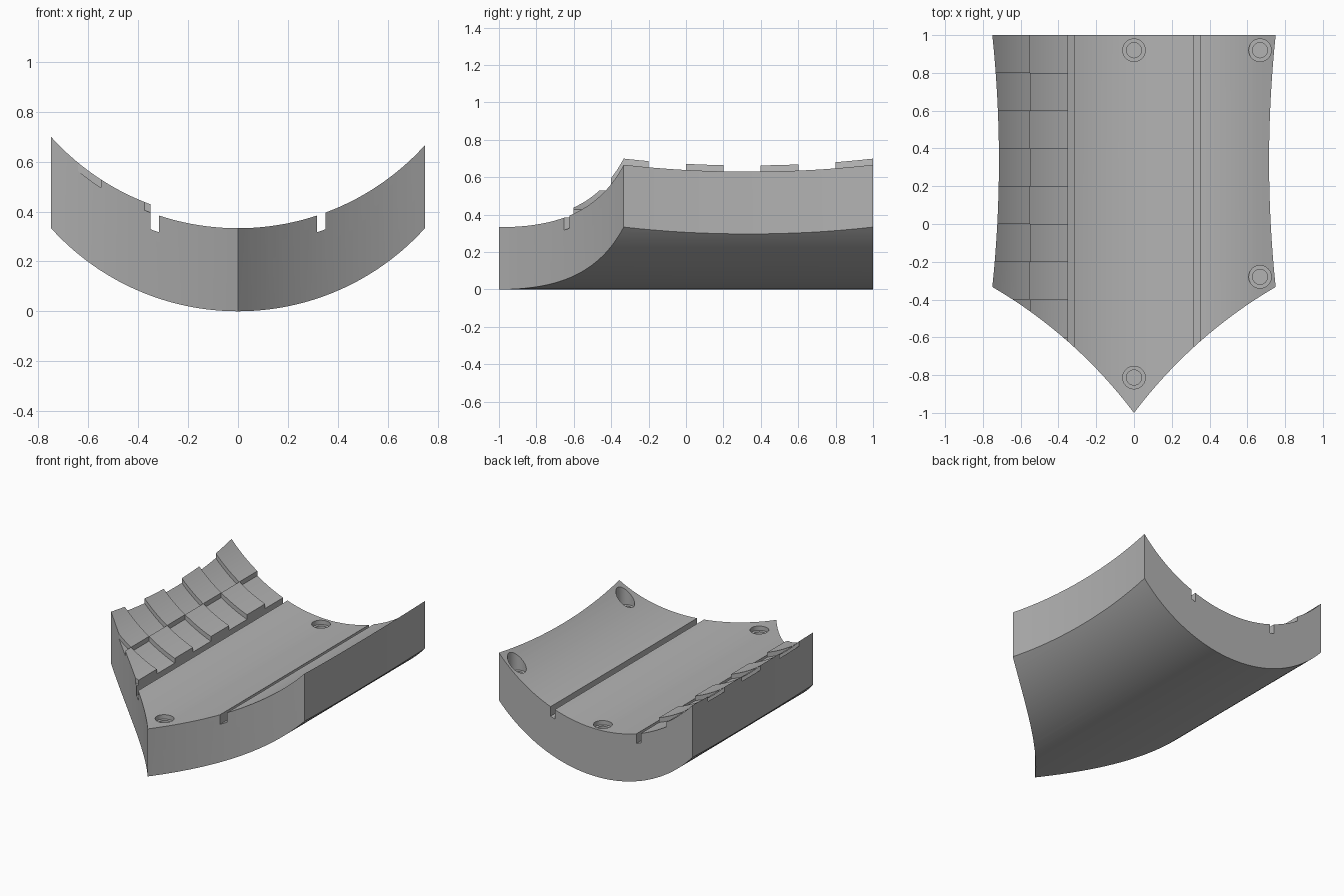
import bpy
import bmesh
import math
from mathutils import Vector

if "Cube" in bpy.data.objects:
    bpy.data.objects.remove(bpy.data.objects["Cube"])

RADIUS = 1.01      # curvature of the plate
THICK = 0.333      # vertical thickness
STEP = 0.033       # height of the raised tiles
GROOVE = (0.317, 0.35)

grey = bpy.data.materials.new("plain_grey")
grey.use_nodes = True
grey.diffuse_color = (0.45, 0.45, 0.45, 1)
grey.node_tree.nodes["Principled BSDF"].inputs["Base Color"].default_value = (0.45, 0.45, 0.45, 1)


def bowl(x, lift=0.0):
    return RADIUS - math.sqrt(RADIUS ** 2 - x * x) + lift


def arc_row(x0, x1, lift, step=0.025):
    """Points along the bowl curve from x0 to x1."""
    n = max(1, math.ceil(abs(x1 - x0) / step))
    xs = [x0 + (x1 - x0) * i / n for i in range(n + 1)]
    return [(x, bowl(x, lift)) for x in xs]


def prism(name, points, lift, direction):
    """Closed solid: place the 2D points with lift() and extrude along direction."""
    bm = bmesh.new()
    face = bm.faces.new([bm.verts.new(lift(*p)) for p in points])
    out = bmesh.ops.extrude_face_region(bm, geom=[face])
    moved = [g for g in out["geom"] if isinstance(g, bmesh.types.BMVert)]
    bmesh.ops.translate(bm, verts=moved, vec=direction)
    bmesh.ops.recalc_face_normals(bm, faces=bm.faces)
    mesh = bpy.data.meshes.new(name)
    bm.to_mesh(mesh)
    bm.free()
    mesh.materials.append(grey)
    obj = bpy.data.objects.new(name, mesh)
    bpy.context.collection.objects.link(obj)
    return obj


def along_y(name, points, y0, y1):
    return prism(name, points, lambda x, z: (x, y0, z), (0, y1 - y0, 0))


def along_z(name, points, z0, z1):
    return prism(name, points, lambda x, y: (x, y, z0), (0, 0, z1 - z0))


def combine(target, tool, operation):
    mod = target.modifiers.new("cut", 'BOOLEAN')
    mod.operation = operation
    mod.solver = 'EXACT'
    mod.object = tool
    bpy.ops.object.select_all(action='DESELECT')
    bpy.context.view_layer.objects.active = target
    target.select_set(True)
    bpy.ops.object.modifier_apply(modifier=mod.name)
    bpy.data.objects.remove(tool)


def inward_arc(a, b, sag, n=16):
    """Shallow circular-looking edge from a to b, hollowed toward the left."""
    a, b = Vector(a), Vector(b)
    d = (b - a).normalized()
    normal = Vector((-d.y, d.x))
    return [tuple(a.lerp(b, i / n) + normal * sag * 4 * (i / n) * (1 - i / n)) for i in range(n)]


# Curved slab with two grooves; the right side starts at raised-tile height
g0, g1 = GROOVE
depth = THICK - 0.067
section = arc_row(-0.8, 0.8, 0)
section += arc_row(0.8, g1, THICK) + arc_row(g1, g0, depth)
section += arc_row(g0, -g0, THICK) + arc_row(-g0, -g1, depth)
section += arc_row(-g1, -0.8, THICK + STEP)
plate = along_y("curved_plate", section, -1.1, 1.1)

# Pointed outline with hollowed edges
half = inward_arc((0, -1), (0.75, -0.333), 0.05)
half += inward_arc((0.75, -0.333), (0.75, 1), 0.035) + [(0.75, 1)]
outline = half + [(-x, y) for x, y in reversed(half[1:])]
combine(plate, along_z("outline_cutter", outline, -0.5, 1.5), 'INTERSECT')

# Lower every other tile in two columns, checkerboard fashion
for x0, x1, first in ((-0.85, -0.55, -0.6), (-0.55, -0.335, -0.8)):
    for i in range(5):
        y0 = first + 0.4 * i
        y1 = y0 + 0.2
        if y0 > 0.95:
            continue
        if y1 > 0.95:
            y1 = 1.1
        floor = arc_row(x0, x1, THICK)
        shape = floor + [(x1, 1.2), (x0, 1.2)]
        combine(plate, along_y("tile_cutter", shape, y0 + 0.0005, y1 - 0.0005), 'DIFFERENCE')

# Stepped blind holes
for x, y, drop in ((0, 0.92, 0.03), (0, -0.813, 0.03), (0.667, 0.92, 0.075), (0.667, -0.28, 0.075)):
    floor_z = bowl(x, THICK) - drop
    for radius, extra in ((0.06, 0), (0.04, 0.015)):
        ring = [(x + radius * math.cos(math.tau * k / 32), y + radius * math.sin(math.tau * k / 32))
                for k in range(32)]
        combine(plate, along_z("hole_cutter", ring, floor_z - extra, 1.2), 'DIFFERENCE')

bpy.ops.object.select_all(action='DESELECT')
bpy.context.view_layer.objects.active = plate
plate.select_set(True)
bpy.ops.object.shade_smooth_by_angle(angle=math.radians(25))
